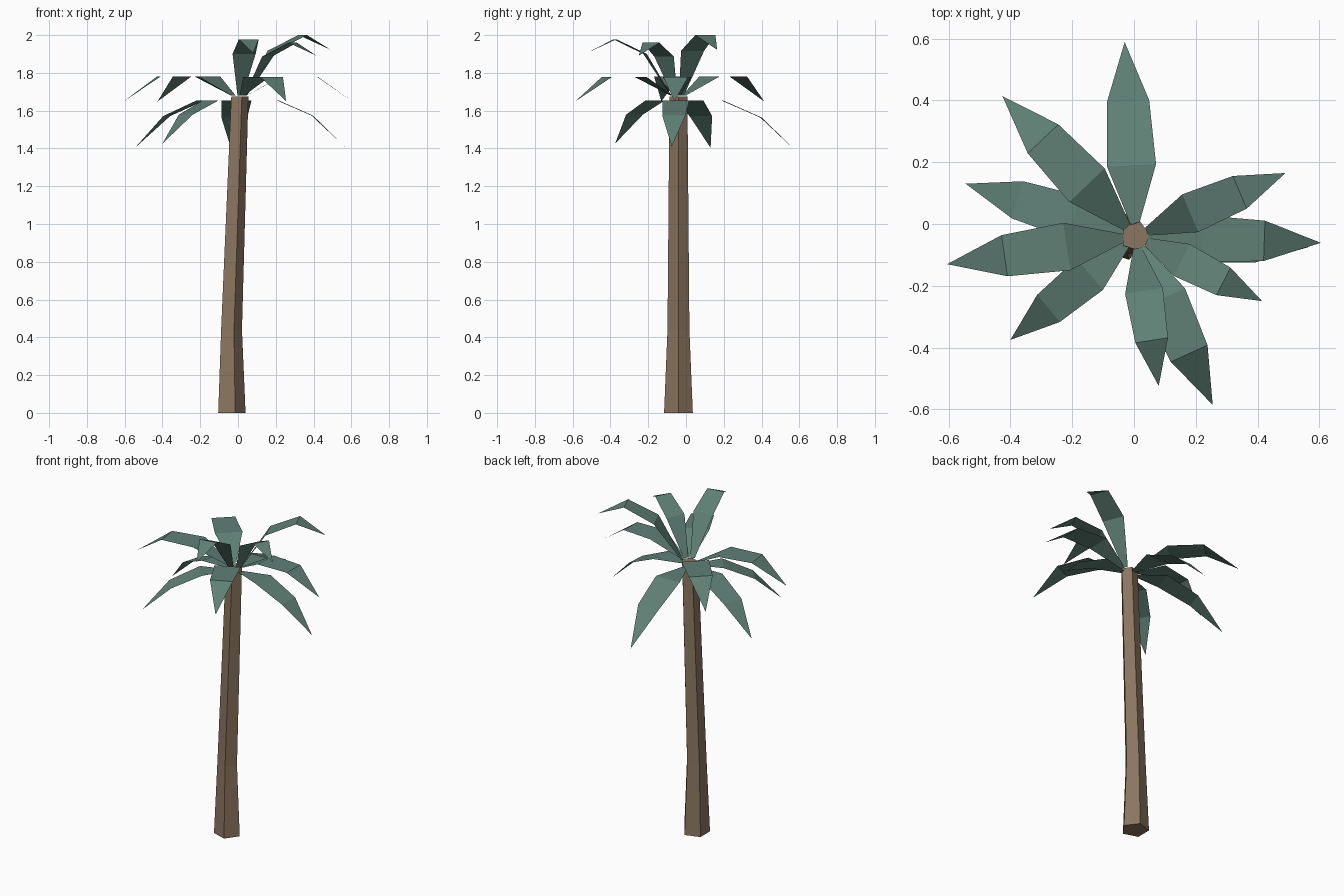
import bpy
import bmesh
from math import radians, cos, sin, tau
from mathutils import Vector

cube = bpy.data.objects.get("Cube")
if cube:
    bpy.data.objects.remove(cube, do_unlink=True)


def make_material(name, colour):
    mat = bpy.data.materials.new(name)
    mat.use_nodes = True
    mat.diffuse_color = colour
    mat.node_tree.nodes["Principled BSDF"].inputs["Base Color"].default_value = colour
    return mat


def add_object(name, bm, mat):
    mesh = bpy.data.meshes.new(name)
    bm.to_mesh(mesh)
    bm.free()
    mesh.materials.append(mat)
    obj = bpy.data.objects.new(name, mesh)
    bpy.context.collection.objects.link(obj)
    return obj


bark = make_material("brown bark", (0.26, 0.18, 0.115, 1))
leaf = make_material("grey green leaf", (0.115, 0.215, 0.18, 1))

# Trunk: five-sided rings as (centre x, z, radius), leaning and tapering
SIDES = 5
CENTRE_Y = -0.04
bm = bmesh.new()
rings = []
for cx, z, radius in [(-0.04, 0, 0.08), (-0.04, 0.44, 0.061), (0.005, 1.675, 0.05)]:
    rings.append([bm.verts.new((cx + radius * cos(tau * i / SIDES),
                                CENTRE_Y + radius * sin(tau * i / SIDES), z))
                  for i in range(SIDES)])
for low, high in zip(rings, rings[1:]):
    for i in range(SIDES):
        j = (i + 1) % SIDES
        bm.faces.new((low[i], low[j], high[j], high[i]))
bm.faces.new(rings[0][::-1])
bm.faces.new(rings[-1])
add_object("trunk", bm, bark)


# Frond: a bent sheet with a narrow root, two wide folds and a pointed tip
def frond(name, azimuth, reach, root_z, rises):
    a = radians(azimuth)
    out = Vector((cos(a), sin(a), 0))
    side = Vector((-sin(a), cos(a), 0))
    crown = Vector((0.005, CENTRE_Y, root_z))
    stations = [(0.04, 0.014, 0),
                (reach * 0.365, reach * 0.126, rises[0] * reach),
                (reach * 0.695, reach * 0.109, rises[1] * reach)]
    bm = bmesh.new()
    pairs = []
    for r, half, rise in stations:
        mid = crown + out * r + Vector((0, 0, rise))
        pairs.append((bm.verts.new(mid - side * half), bm.verts.new(mid + side * half)))
    tip = bm.verts.new(crown + out * reach + Vector((0, 0, rises[2] * reach)))
    for (r0, l0), (r1, l1) in zip(pairs, pairs[1:]):
        bm.faces.new((r0, r1, l1, l0))
    bm.faces.new((pairs[-1][0], tip, pairs[-1][1]))
    add_object(name, bm, leaf)


# Tiers: root height, rises per unit of reach, then (azimuth, reach) of each frond
tiers = {
    "lower": (1.655, (0, -0.145, -0.437), [(93.2, 0.63), (162.8, 0.576), (219.6, 0.526), (356.4, 0.56)]),
    "middle": (1.68, (0.163, 0.163, -0.05), [(133.5, 0.626), (188.4, 0.617), (294.6, 0.6), (358, 0.6)]),
    "upper": (1.68, (0.45, 0.608, 0.46), [(278.8, 0.49), (332.9, 0.46), (22.9, 0.527)]),
}
for tier, (root_z, rises, fronds) in tiers.items():
    for n, (azimuth, reach) in enumerate(fronds, 1):
        frond(f"{tier}_frond_{n}", azimuth, reach, root_z, rises)
